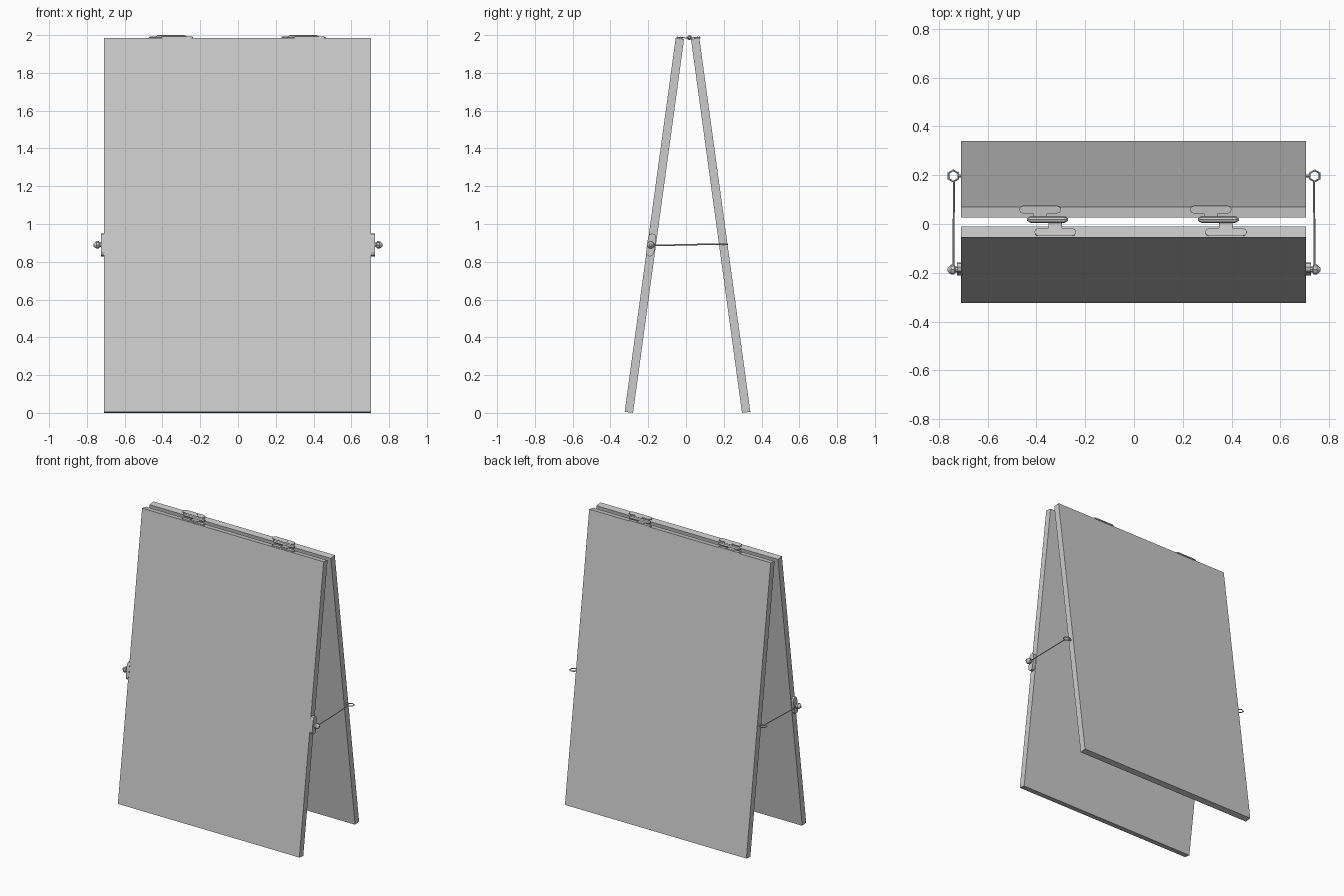
import bpy, bmesh, math
from mathutils import Vector, Matrix

if "Cube" in bpy.data.objects:
    bpy.data.objects.remove(bpy.data.objects["Cube"])

grey = bpy.data.materials.new("light grey")
grey.diffuse_color = (0.6, 0.6, 0.6, 1)
grey.use_nodes = True
grey.node_tree.nodes["Principled BSDF"].inputs["Base Color"].default_value = grey.diffuse_color
TILT = math.atan(0.1364)


def finish(name, bm, matrix=None):
    if matrix is not None:
        bm.transform(matrix)
    bmesh.ops.recalc_face_normals(bm, faces=bm.faces[:])
    me = bpy.data.meshes.new(name)
    bm.to_mesh(me)
    bm.free()
    me.materials.append(grey)
    ob = bpy.data.objects.new(name, me)
    bpy.context.collection.objects.link(ob)
    return ob


def box(name, size, matrix):
    bm = bmesh.new()
    bmesh.ops.create_cube(bm, size=1)
    bm.transform(Matrix.Diagonal((*size, 1)))
    return finish(name, bm, matrix)


def pill(name, length, width, depth, matrix, steps=4):
    """Rounded plate, long along x, standing on its local z = 0."""
    bm = bmesh.new()
    r, verts = width / 2, []
    for side in (1, -1):
        for i in range(steps + 1):
            a = -math.pi / 2 + math.pi * i / steps
            verts.append(bm.verts.new((side * (length / 2 - r + r * math.cos(a)),
                                       side * r * math.sin(a), 0)))
    face = bm.faces.new(verts)
    ext = bmesh.ops.extrude_face_region(bm, geom=[face])
    top = [v for v in ext["geom"] if isinstance(v, bmesh.types.BMVert)]
    bmesh.ops.translate(bm, verts=top, vec=(0, 0, depth))
    return finish(name, bm, matrix)


def lathe(name, profile, matrix, sides=8):
    """Turned part along x from (x, radius) pairs, capped at both ends."""
    bm = bmesh.new()
    rings = [[bm.verts.new((x, r * math.cos(2 * math.pi * i / sides),
                            r * math.sin(2 * math.pi * i / sides)))
              for i in range(sides)] for x, r in profile]
    for a, b in zip(rings, rings[1:]):
        for i in range(sides):
            j = (i + 1) % sides
            bm.faces.new((a[i], a[j], b[j], b[i]))
    bm.faces.new(rings[0])
    bm.faces.new(rings[-1])
    return finish(name, bm, matrix)


def wire(name, points, radius, closed=False):
    cu = bpy.data.curves.new(name, "CURVE")
    cu.dimensions = "3D"
    cu.bevel_depth, cu.bevel_resolution = radius, 0
    cu.use_fill_caps = True
    sp = cu.splines.new("POLY")
    sp.points.add(len(points) - 1)
    for p, co in zip(sp.points, points):
        p.co = (*co, 1)
    sp.use_cyclic_u = closed
    cu.materials.append(grey)
    ob = bpy.data.objects.new(name, cu)
    bpy.context.collection.objects.link(ob)


# Leaning boards
for name, side, y_mid in (("front_board", -1, -0.1675), ("back_board", 1, 0.1835)):
    box(name, (1.414, 0.0446, 1.9975),
        Matrix.Translation((-0.002, y_mid, 0.9925)) @ Matrix.Rotation(side * TILT, 4, "X"))

# Top hinges: barrel, two rounded leaves and their connecting tabs
for label, x in (("left", -0.354), ("right", 0.346)):
    lathe(f"{label}_hinge_barrel",
          [(-0.084, 0.005), (-0.07, 0.013), (0.07, 0.013), (0.084, 0.005)],
          Matrix.Translation((x, 0.018, 1.987)))
    for part, side, dx, y in (("front", -1, 0.031, -0.034), ("back", 1, -0.031, 0.060)):
        tilt = Matrix.Rotation(side * TILT, 4, "X")
        pill(f"{label}_hinge_{part}_leaf", 0.171, 0.032, 0.009,
             Matrix.Translation((x + dx, y, 1.981)) @ tilt)
        box(f"{label}_hinge_{part}_tab", (0.055, 0.05, 0.005),
            Matrix.Translation((x + dx, (y + 0.018) / 2, 1.986)) @ tilt)

# Side stays, mirrored left and right
for label, s in (("left", -1), ("right", 1)):
    # Rounded mounting plate on the front board's edge
    to_side = Matrix(((0, 0, s, s * 0.704), (0, 1, 0, -0.185),
                      (1, 0, 0, 0.889), (0, 0, 0, 1)))
    lean = Matrix.Rotation(TILT, 4, "Z")
    pill(f"{label}_stay_plate", 0.123, 0.042, 0.022,
         to_side @ Matrix.Rotation(TILT, 4, "Z"))
    # Pivot knob
    lathe(f"{label}_stay_knob",
          [(s * 0.72, 0.012), (s * 0.732, 0.012), (s * 0.737, 0.02),
           (s * 0.75, 0.02), (s * 0.765, 0.007)],
          Matrix.Translation((0, -0.187, 0.889)))
    # Rod and six-sided ring
    wire(f"{label}_stay_rod", [(s * 0.741, -0.185, 0.886), (s * 0.738, 0.174, 0.894)], 0.004)
    wire(f"{label}_stay_ring",
         [(s * 0.741 + 0.023 * math.sin(i * math.pi / 3),
           0.197 + 0.023 * math.cos(i * math.pi / 3), 0.892) for i in range(6)],
         0.004, True)
    # Eye screw on the back board's edge
    lathe(f"{label}_eye_screw", [(s * 0.70, 0.006), (s * 0.722, 0.006)],
          Matrix.Translation((0, 0.197, 0.892)), 6)
